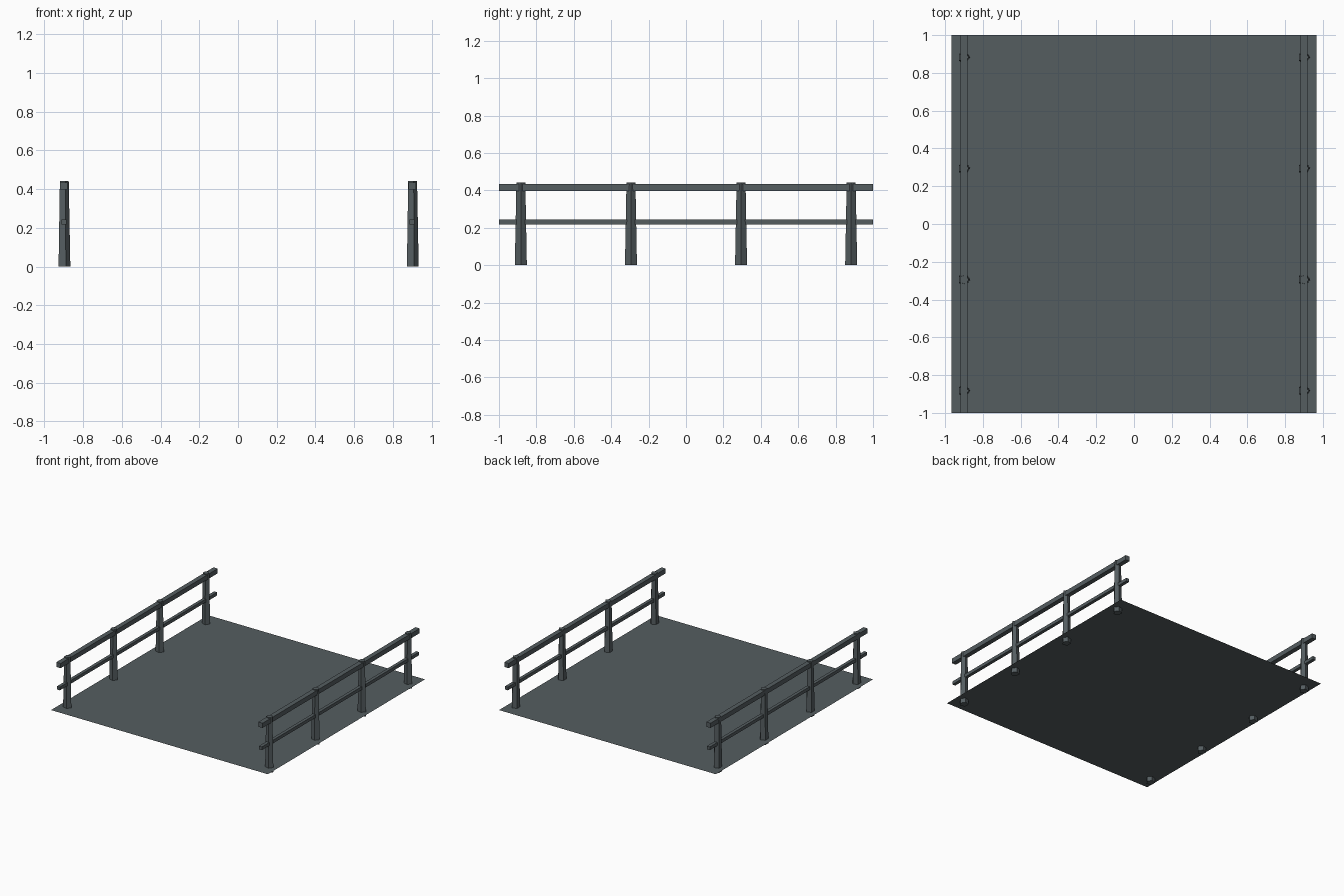
import bpy
import math

cube = bpy.data.objects.get("Cube")
if cube:
    bpy.data.objects.remove(cube, do_unlink=True)

# One slate grey for the whole bridge section
slate = bpy.data.materials.new("slate grey")
slate.use_nodes = True
COLOUR = (0.09, 0.11, 0.118, 1)
slate.diffuse_color = COLOUR
bsdf = slate.node_tree.nodes["Principled BSDF"]
bsdf.inputs["Base Color"].default_value = COLOUR
bsdf.inputs["Roughness"].default_value = 0.8


def finish(name):
    obj = bpy.context.object
    obj.name = name
    obj.data.materials.append(slate)
    return obj


def rail(name, x, z, width, height):
    bpy.ops.mesh.primitive_cube_add(size=1, location=(x, 0, z))
    obj = finish(name)
    obj.scale = (width, 2, height)


def post(name, x, y):
    # Five-sided tapered post with one edge pointing to +x
    bpy.ops.mesh.primitive_cone_add(vertices=5, radius1=0.0337, radius2=0.0253,
                                    depth=0.442, location=(x, y, 0.221))
    obj = finish(name)
    # Turn the mesh so a corner lies on the +x axis
    first = obj.data.vertices[0].co
    obj.rotation_euler.z = -math.atan2(first.y, first.x)


# Deck: a single flat sheet just above the feet of the posts
bpy.ops.mesh.primitive_plane_add(size=1, location=(0, 0, 0.037))
finish("deck").scale = (1.932, 2, 1)

# Railings on both sides
for side, x in (("left", 0.9), ("right", -0.9)):
    rail(side + "_top_rail", x, 0.416, 0.038, 0.038)
    rail(side + "_lower_rail", x, 0.23, 0.026, 0.026)
    for i in range(4):
        post(f"{side}_post_{i + 1}", x, -0.883 + i * 0.5887)
